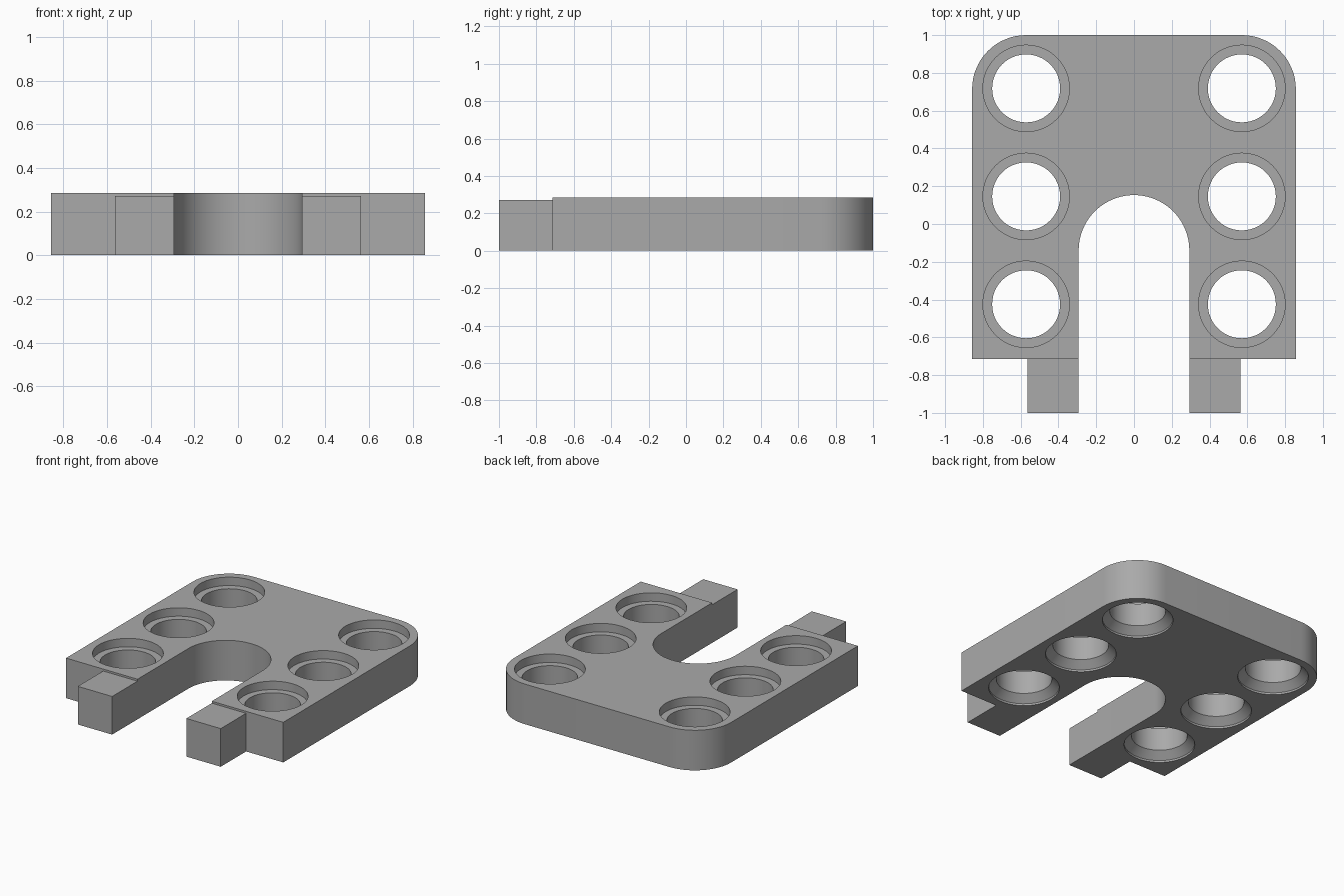
import bpy, bmesh, math

if "Cube" in bpy.data.objects:
    bpy.data.objects.remove(bpy.data.objects["Cube"])

WIDTH, BACK, FRONT, HEIGHT = 0.857, 1.0, -0.714, 0.286
CORNER, SLOT, SLOT_Y = 0.286, 0.293, -0.14

grey = bpy.data.materials.new("plain_grey")
grey.use_nodes = True
colour = (0.4, 0.4, 0.4, 1)
grey.diffuse_color = colour
grey.node_tree.nodes["Principled BSDF"].inputs["Base Color"].default_value = colour


def make_object(name, bm):
    bmesh.ops.recalc_face_normals(bm, faces=bm.faces)
    mesh = bpy.data.meshes.new(name)
    bm.to_mesh(mesh)
    bm.free()
    mesh.materials.append(grey)
    obj = bpy.data.objects.new(name, mesh)
    bpy.context.collection.objects.link(obj)
    return obj


def arc(cx, cy, r, start, end, steps):
    angles = [math.radians(start + (end - start) * i / steps) for i in range(steps + 1)]
    return [(cx + r * math.cos(a), cy + r * math.sin(a)) for a in angles]


def extrude(name, outline, height):
    bm = bmesh.new()
    face = bm.faces.new([bm.verts.new((x, y, 0)) for x, y in outline])
    top = bmesh.ops.extrude_face_region(bm, geom=[face])["geom"]
    bmesh.ops.translate(bm, vec=(0, 0, height),
                        verts=[v for v in top if isinstance(v, bmesh.types.BMVert)])
    return make_object(name, bm)


# Plate with rounded back corners and a round-ended front slot
cx, cy = WIDTH - CORNER, BACK - CORNER
outline = [(SLOT, FRONT), (WIDTH, FRONT)]
outline += arc(cx, cy, CORNER, 0, 90, 16)
outline += arc(-cx, cy, CORNER, 90, 180, 16)
outline += [(-WIDTH, FRONT), (-SLOT, FRONT)]
outline += arc(0, SLOT_Y, SLOT, 180, 0, 40)
plate = extrude("plate", outline, HEIGHT)

# Stepped hole cutter: chamfered recess below, flat counterbore above
BORE, RECESS = 0.18, 0.229
profile = [(RECESS, -0.05), (RECESS, 0.014), (BORE, 0.063),
           (BORE, HEIGHT - 0.06), (RECESS, HEIGHT - 0.06), (RECESS, HEIGHT + 0.05)]
bm = bmesh.new()
for x in (-0.571, 0.571):
    for y in (0.718, 0.146, -0.425):
        rings = [[bm.verts.new((px, py, z)) for px, py in arc(x, y, r, 0, 360, 48)[:-1]]
                 for r, z in profile]
        for low, high in zip(rings, rings[1:]):
            for i in range(len(low)):
                j = (i + 1) % len(low)
                bm.faces.new((low[i], low[j], high[j], high[i]))
        bm.faces.new(rings[0][::-1])
        bm.faces.new(rings[-1])
cutter = make_object("hole_cutter", bm)
cutter.hide_render = True
cutter.hide_set(True)

cut = plate.modifiers.new("holes", "BOOLEAN")
cut.operation = "DIFFERENCE"
cut.solver = "EXACT"
cut.object = cutter
bpy.context.view_layer.objects.active = plate
plate.select_set(True)
bpy.ops.object.modifier_apply(modifier=cut.name)
bpy.data.objects.remove(cutter)
bpy.ops.object.shade_smooth_by_angle(angle=math.radians(30))

# Slightly lower prongs beside the slot
for side, name in ((1, "left_prong"), (-1, "right_prong")):
    inner, outer = side * SLOT, side * 0.564
    extrude(name, [(inner, -1), (outer, -1), (outer, FRONT), (inner, FRONT)], 0.272)
